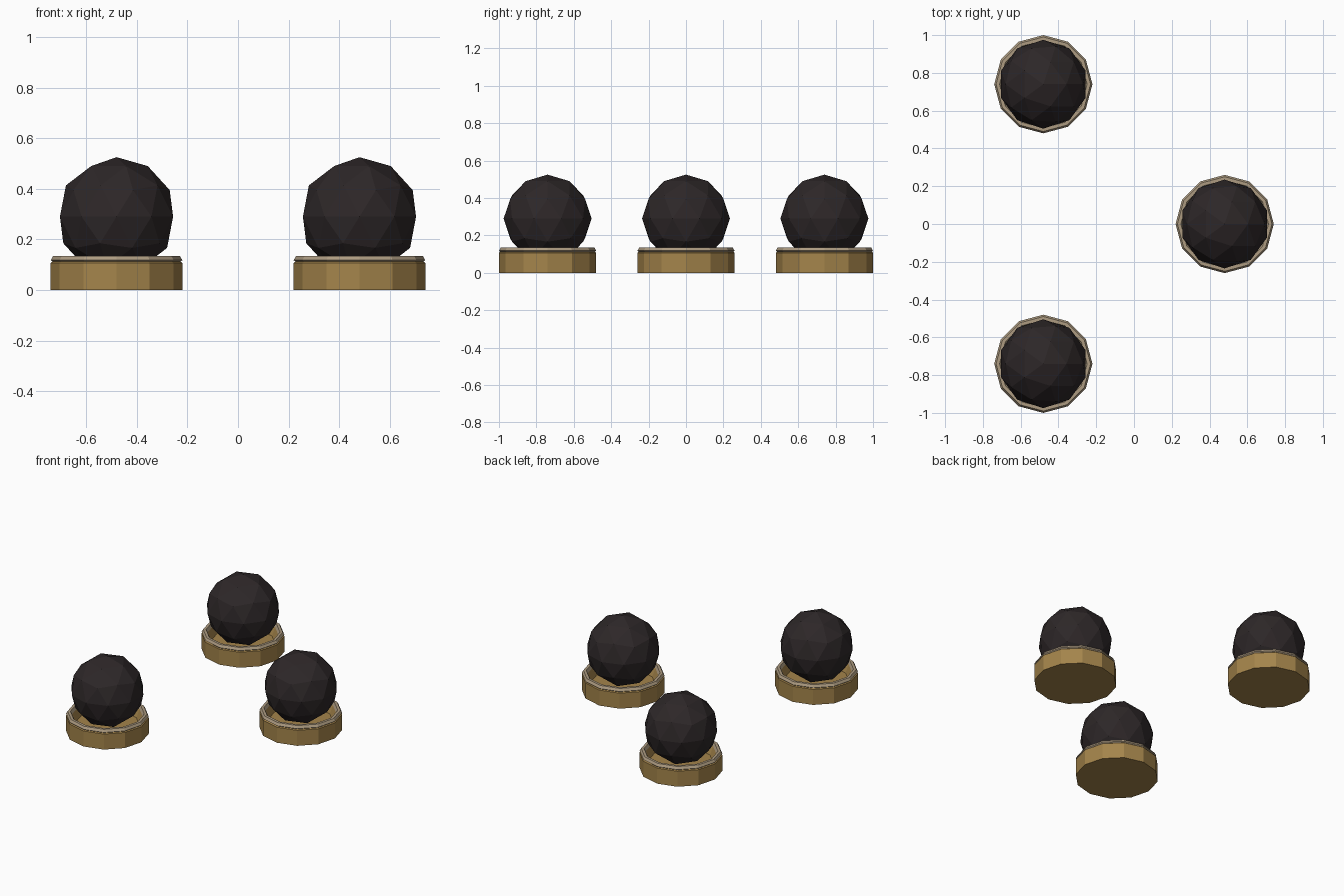
import bpy, bmesh
from math import sin, cos, pi

cube = bpy.data.objects.get("Cube")
if cube:
    bpy.data.objects.remove(cube, do_unlink=True)


def material(name, rgb):
    m = bpy.data.materials.new(name)
    m.use_nodes = True
    m.diffuse_color = (*rgb, 1)
    m.node_tree.nodes["Principled BSDF"].inputs["Base Color"].default_value = (*rgb, 1)
    return m


iron = material("dark iron", (0.026, 0.020, 0.021))
gold = material("dull gold", (0.37, 0.23, 0.07))
trim = material("pale trim", (0.42, 0.33, 0.22))

SIDES = 12
BALL_RADIUS = 0.235
BALL_HEIGHT = 0.29
# Radius and height of the hollow base, from the foot over the rim to the floor
PROFILE = [(0.26, 0), (0.26, 0.107), (0.253, 0.112), (0.26, 0.118), (0.25, 0.135),
           (0.232, 0.135), (0.222, 0.115), (0.20, 0.06)]
TRIM_BANDS = range(2, 6)


def add_object(name, bm, mats, location):
    mesh = bpy.data.meshes.new(name)
    bm.to_mesh(mesh)
    bm.free()
    for m in mats:
        mesh.materials.append(m)
    obj = bpy.data.objects.new(name, mesh)
    obj.location = location
    bpy.context.collection.objects.link(obj)


def add_base(name, x, y):
    bm = bmesh.new()
    rings = [[bm.verts.new((r * cos(2 * pi * i / SIDES), r * sin(2 * pi * i / SIDES), z))
              for i in range(SIDES)] for r, z in PROFILE]
    for band, (low, high) in enumerate(zip(rings, rings[1:])):
        for i in range(SIDES):
            j = (i + 1) % SIDES
            face = bm.faces.new((low[i], low[j], high[j], high[i]))
            face.material_index = int(band in TRIM_BANDS)
    # Underside and inner floor
    bm.faces.new(rings[0][::-1])
    bm.faces.new(rings[-1])
    add_object(name, bm, [gold, trim], (x, y, 0))


def add_ball(name, x, y):
    bm = bmesh.new()
    bmesh.ops.create_icosphere(bm, subdivisions=2, radius=BALL_RADIUS)
    add_object(name, bm, [iron], (x, y, BALL_HEIGHT))


# Three balls on stands, set in a triangle
for place, x, y in (("front", -0.48, -0.74), ("back", -0.48, 0.74), ("side", 0.48, 0)):
    add_base(place + "_base", x, y)
    add_ball(place + "_ball", x, y)
